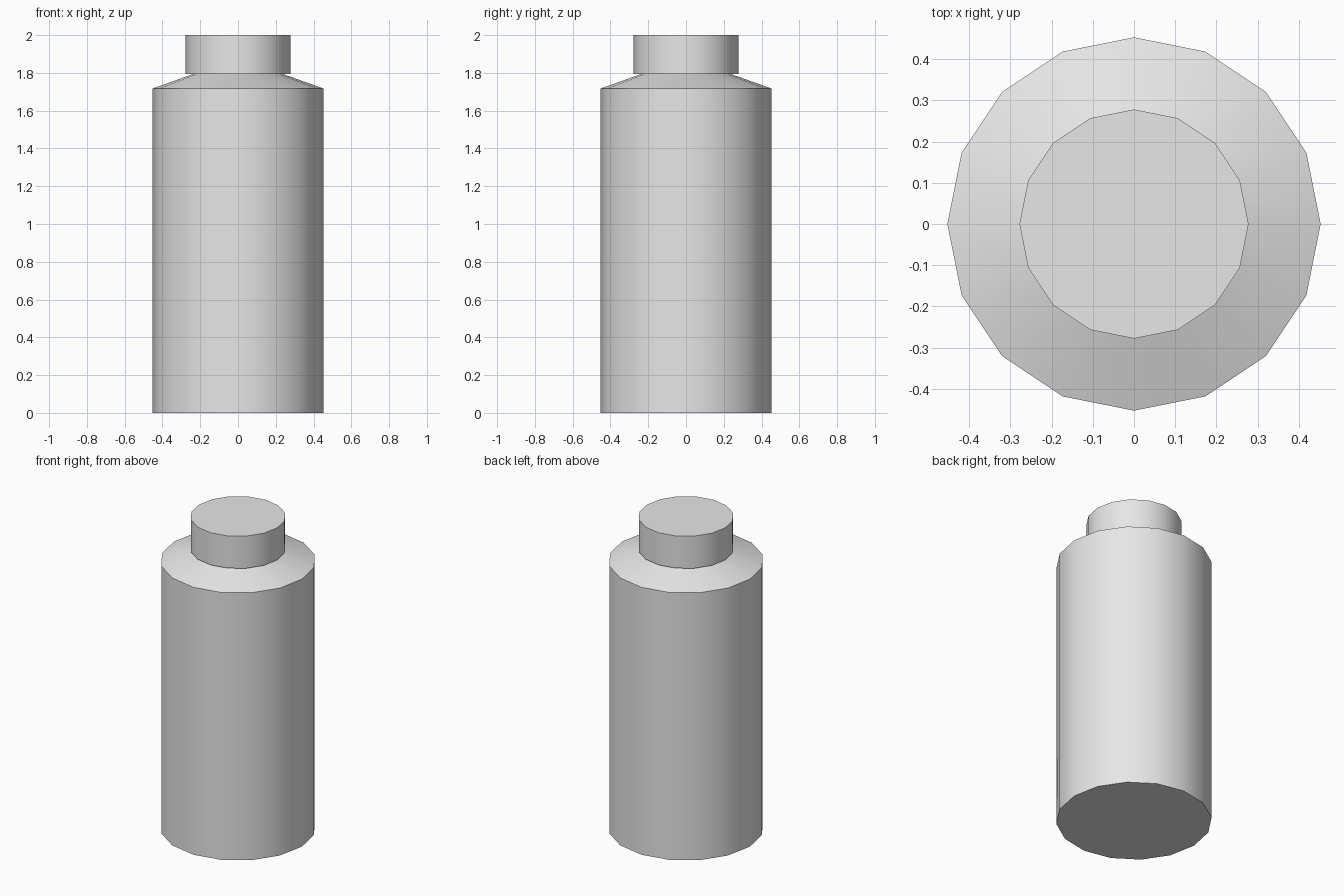
import bpy
import math

SIDES = 16

cube = bpy.data.objects.get("Cube")
if cube:
    bpy.data.objects.remove(cube, do_unlink=True)

grey = bpy.data.materials.new("light_grey")
grey.use_nodes = True
colour = (0.8, 0.8, 0.8, 1.0)
grey.diffuse_color = colour
grey.node_tree.nodes["Principled BSDF"].inputs["Base Color"].default_value = colour


def turned(name, profile):
    """Closed solid turned around z from (radius, height) points."""
    verts = [(r * math.cos(2 * math.pi * i / SIDES), r * math.sin(2 * math.pi * i / SIDES), z)
             for r, z in profile for i in range(SIDES)]
    faces = [tuple(reversed(range(SIDES)))]
    for ring in range(len(profile) - 1):
        base = ring * SIDES
        for i in range(SIDES):
            j = (i + 1) % SIDES
            faces.append((base + i, base + j, base + SIDES + j, base + SIDES + i))
    faces.append(tuple(range(len(verts) - SIDES, len(verts))))
    mesh = bpy.data.meshes.new(name)
    mesh.from_pydata(verts, [], faces)
    mesh.materials.append(grey)
    obj = bpy.data.objects.new(name, mesh)
    bpy.context.collection.objects.link(obj)
    bpy.ops.object.select_all(action='DESELECT')
    obj.select_set(True)
    bpy.context.view_layer.objects.active = obj
    bpy.ops.object.shade_smooth_by_angle(angle=math.radians(30))
    return obj


# Bottle body with sloped shoulder and a short neck hidden in the cap
turned("bottle_body", [(0.453, 0), (0.453, 1.717), (0.24, 1.793), (0.24, 1.85)])

# Flat cap
turned("bottle_cap", [(0.278, 1.793), (0.278, 2.0)])
